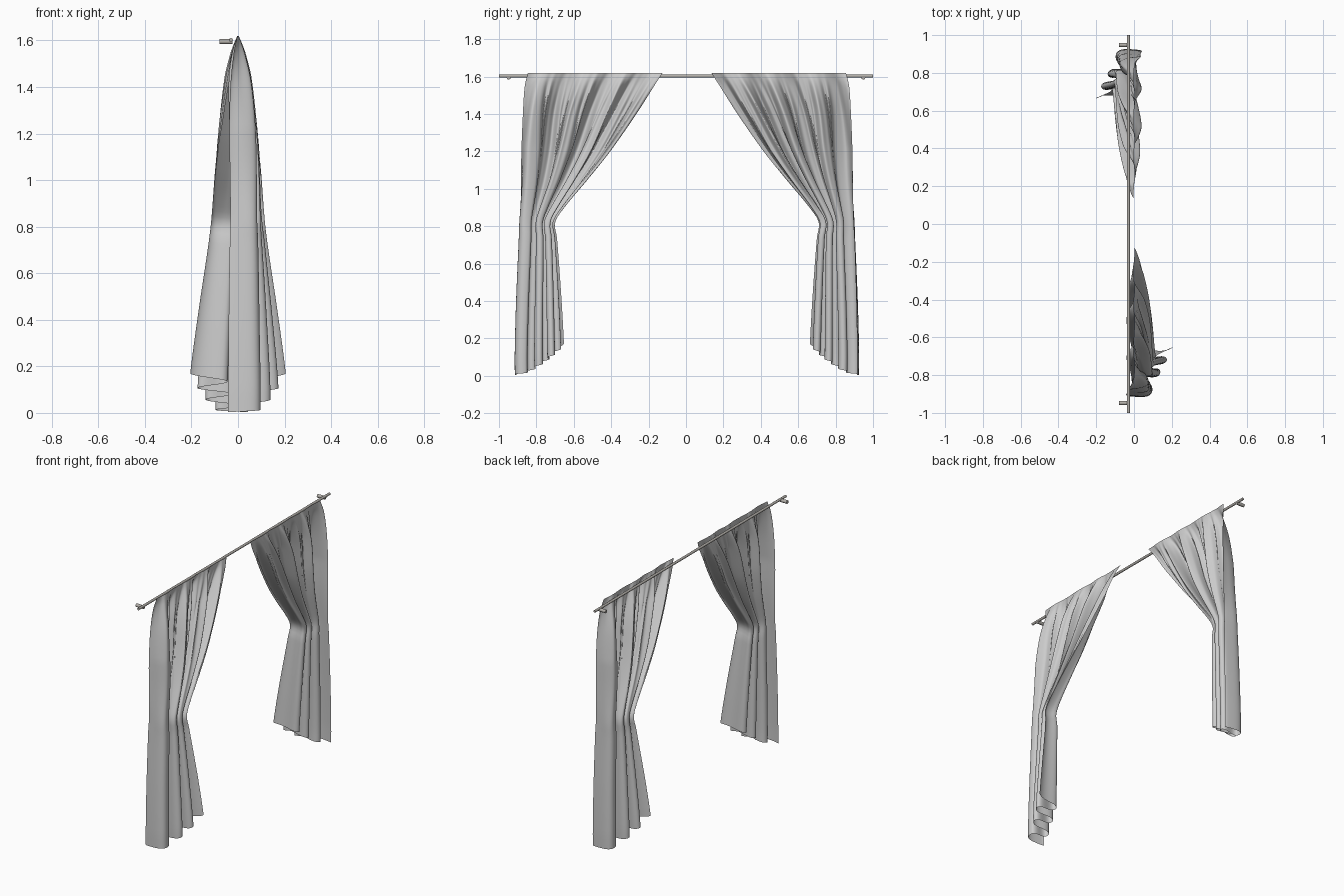
import bpy, math
from math import sin, cos, pi

if "Cube" in bpy.data.objects:
    bpy.data.objects.remove(bpy.data.objects["Cube"])


def material(name, rgb):
    m = bpy.data.materials.new(name)
    m.diffuse_color = (*rgb, 1)
    m.use_nodes = True
    m.node_tree.nodes["Principled BSDF"].inputs["Base Color"].default_value = m.diffuse_color
    return m


FABRIC = material("light_grey_fabric", (0.6, 0.6, 0.6))
METAL = material("warm_grey_metal", (0.45, 0.43, 0.40))

# Drape profile by height
Z = [0.0, 0.12, 0.4, 0.74, 0.82, 0.9, 1.05, 1.2, 1.4, 1.55, 1.62]
INNER_Y = [-.645, -.65, -.665, -.69, -.70, -.65, -.525, -.405, -.265, -.17, -.125]
OUTER_Y = [-.905, -.905, -.90, -.89, -.885, -.884, -.882, -.88, -.872, -.862, -.845]
INNER_X = [.135, .135, .11, .075, .07, .066, .055, .04, .018, .005, 0]
OUTER_X = [.018, .018, .018, .02, .02, .02, .02, .018, .012, .004, 0]
AMP_OUT = [.06, .06, .058, .055, .053, .053, .055, .055, .045, .022, .003]
AMP_IN = [.075, .075, .065, .05, .048, .048, .053, .057, .05, .026, .003]
SPREAD = [.95, .95, .88, .75, .75, .77, .83, .9, 1, 1, 1]


def curve(vals, z):
    """Smooth interpolation of a profile at height z."""
    i = max(k for k in range(len(Z) - 1) if Z[k] <= z or k == 0)
    h = Z[i + 1] - Z[i]
    t = min(1, max(0, (z - Z[i]) / h))

    def slope(k):
        a, b = max(k - 1, 0), min(k + 1, len(Z) - 1)
        return (vals[b] - vals[a]) / (Z[b] - Z[a])
    return ((2*t**3 - 3*t*t + 1) * vals[i] + (t**3 - 2*t*t + t) * h * slope(i)
            + (3*t*t - 2*t**3) * vals[i + 1] + (t**3 - t*t) * h * slope(i + 1))


def drape_point(u, v):
    """u: outer to inner edge, v: top to hem."""
    hem = 0.003 + 0.167 * u ** 1.4
    z = 1.62 + (hem - 1.62) * v
    oy, iy = curve(OUTER_Y, z), curve(INNER_Y, z)
    ox, ix = curve(OUTER_X, z), curve(INNER_X, z)
    g = u ** curve(SPREAD, z)
    high = max(0, min(1, (z - 0.75) / 0.5))
    ao, ai = curve(AMP_OUT, z), curve(AMP_IN, z)
    amp = ao + (ai - ao) * u
    # wide folds, splitting into smaller gathers towards the rod
    ph = -pi / 2 + 2 * pi * (3.5 * u + 0.05 * sin(3 * pi * u) * (1 + high))
    near_rod = min(1, (1.62 - z) * 6)
    split = high * near_rod * min(1, u * 5)
    x = ox + (ix - ox) * g + amp * sin(ph) * (1 - 0.25 * split)
    x += split * (0.016 * sin(2 * pi * 9.5 * u + z) + 0.006 * sin(2 * pi * 19 * u + 2 * z))
    # rounded fold ends, outermost fold bulging outwards
    grow = min(1, (1.62 - z) * 2.5)
    y = oy + (iy - oy) * g - 0.012 * grow * sin(2 * ph) * min(1, u * 5) * min(1, (1 - u) * 8)
    if u < 0.15:
        y -= 0.03 * grow * sin(pi * u / 0.15)
    return x, y, z


def curtain(name, turn):
    nu, nv = 220, 64
    verts = []
    for j in range(nv + 1):
        for i in range(nu + 1):
            x, y, z = drape_point(i / nu, j / nv)
            verts.append((-x, -y + 0.01, z) if turn else (x, y, z))
    w = nu + 1
    faces = [(j*w + i, (j+1)*w + i, (j+1)*w + i + 1, j*w + i + 1)
             for j in range(nv) for i in range(nu)]
    me = bpy.data.meshes.new(name)
    me.from_pydata(verts, [], faces)
    me.materials.append(FABRIC)
    ob = bpy.data.objects.new(name, me)
    bpy.context.collection.objects.link(ob)
    me.shade_smooth()


def cylinder(name, r, length, loc, rot):
    bpy.ops.mesh.primitive_cylinder_add(vertices=16, radius=r, depth=length, location=loc, rotation=rot)
    ob = bpy.context.object
    ob.name = name
    ob.data.materials.append(METAL)
    bpy.ops.object.shade_smooth_by_angle()


# Two tied-back drapes, the second turned half round
curtain("curtain_left", False)
curtain("curtain_right", True)

# Rod and wall brackets
cylinder("curtain_rod", 0.008, 2.0, (-0.03, 0, 1.602), (pi / 2, 0, 0))
for s in (-1, 1):
    cylinder("rod_bracket", 0.011, 0.055, (-0.052, 0.948 * s, 1.595), (0, pi / 2, 0))
